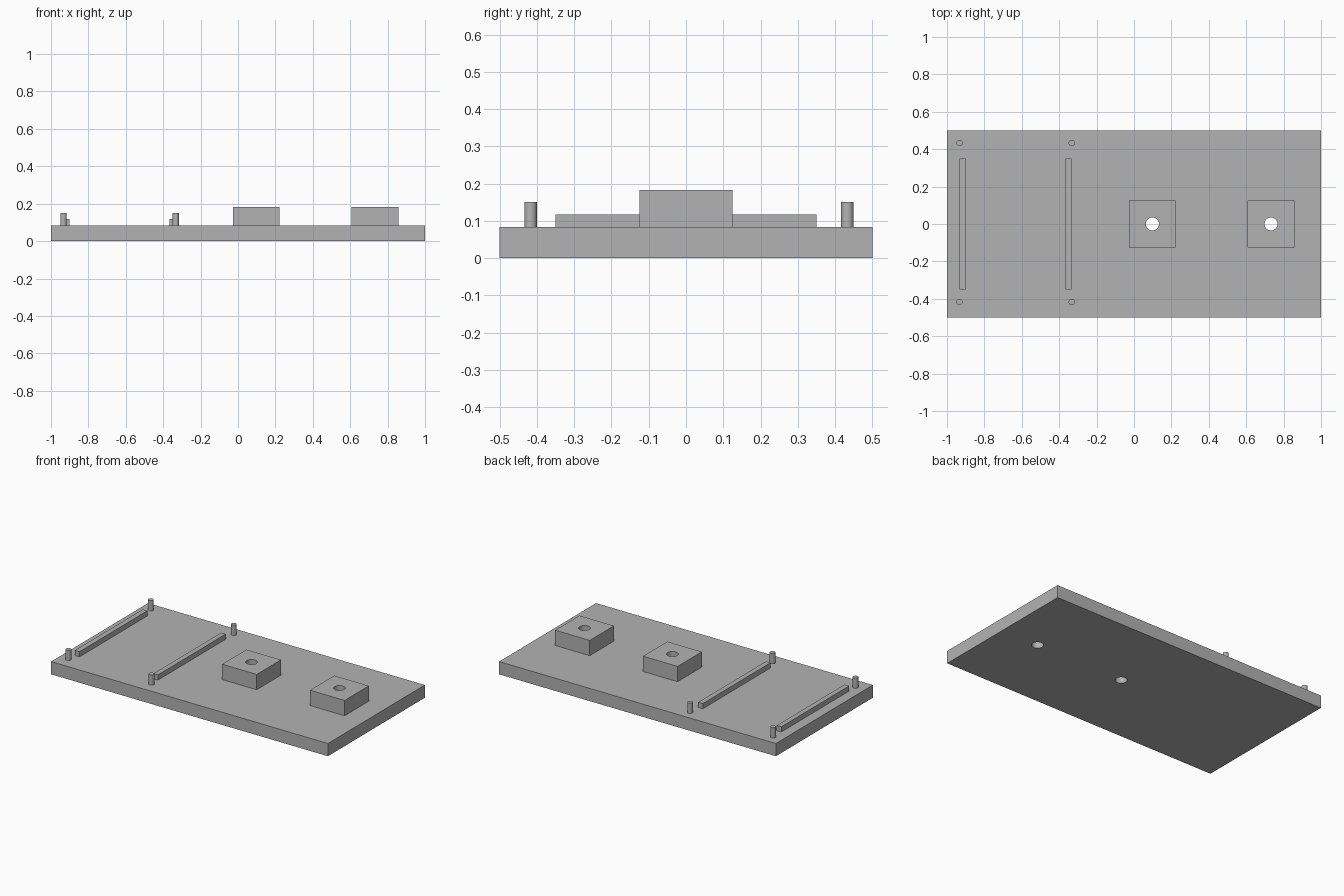
import bpy
from math import radians

cube = bpy.data.objects.get("Cube")
if cube:
    bpy.data.objects.remove(cube, do_unlink=True)

PLATE_TOP = 0.083
HOLE_XS = {"inner": 0.098, "outer": 0.733}

grey = bpy.data.materials.new("plain_grey")
grey.use_nodes = True
colour = (0.45, 0.45, 0.45, 1)
grey.diffuse_color = colour
grey.node_tree.nodes["Principled BSDF"].inputs["Base Color"].default_value = colour


def finish(name):
    obj = bpy.context.object
    obj.name = name
    obj.data.materials.append(grey)
    return obj


def box(name, x, y, size_x, size_y, bottom, top):
    bpy.ops.mesh.primitive_cube_add(size=1, location=(x, y, (bottom + top) / 2))
    bpy.context.object.scale = (size_x, size_y, top - bottom)
    bpy.ops.object.transform_apply(location=False, rotation=False, scale=True)
    return finish(name)


def cylinder(name, x, y, radius, bottom, top):
    bpy.ops.mesh.primitive_cylinder_add(
        vertices=32, radius=radius, depth=top - bottom,
        location=(x, y, (bottom + top) / 2))
    bpy.ops.object.shade_smooth_by_angle(angle=radians(30))
    return finish(name)


def drill(obj, cutter):
    mod = obj.modifiers.new("hole", "BOOLEAN")
    mod.operation = "DIFFERENCE"
    mod.solver = "EXACT"
    mod.object = cutter
    bpy.context.view_layer.objects.active = obj
    bpy.ops.object.modifier_apply(modifier=mod.name)


# Base plate
plate = box("base_plate", 0, 0, 2, 1, 0, PLATE_TOP)

# Square blocks, drilled through together with the plate
for label, x in HOLE_XS.items():
    block = box(label + "_block", x, 0, 0.25, 0.25, PLATE_TOP, 0.183)
    cutter = cylinder("hole_cutter", x, 0, 0.035, -0.1, 0.3)
    drill(block, cutter)
    drill(plate, cutter)
    bpy.data.objects.remove(cutter, do_unlink=True)

# Raised rails
for label, x in (("outer", -0.917), ("inner", -0.35)):
    box(label + "_rail", x, 0, 0.033, 0.7, PLATE_TOP, 0.117)

# Locating pins
for label, x in (("outer", -0.933), ("inner", -0.333)):
    for side, y in (("front", -0.417), ("back", 0.433)):
        cylinder(f"{label}_{side}_pin", x, y, 0.0167, PLATE_TOP, 0.15)
